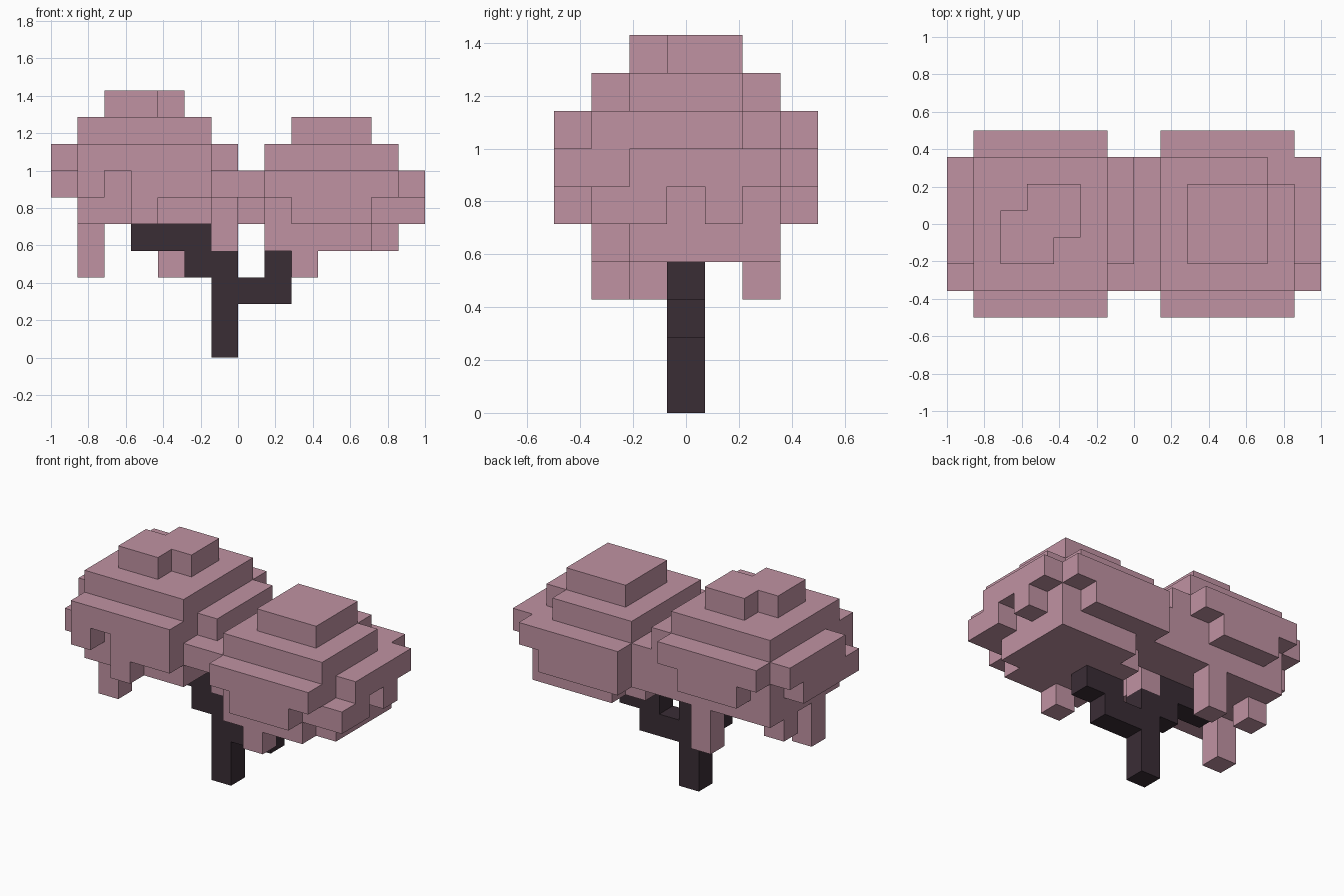
import bpy, bmesh
from itertools import product
from mathutils import Vector

cube = bpy.data.objects.get("Cube")
if cube:
    bpy.data.objects.remove(cube, do_unlink=True)

UNIT = 1 / 7
ORIGIN = Vector((-1, -0.5, 0))


def material(name, colour):
    mat = bpy.data.materials.new(name)
    mat.use_nodes = True
    mat.diffuse_color = (*colour, 1)
    mat.node_tree.nodes["Principled BSDF"].inputs["Base Color"].default_value = (*colour, 1)
    return mat


def span(value):
    first, last = value if isinstance(value, tuple) else (value, value)
    return range(first, last + 1)


def block(x, y, z):
    """Set of grid cells; every axis is one cell or an inclusive range."""
    return set(product(span(x), span(y), span(z)))


def build(name, cells, occupied, mat):
    """Skin of a group of cells, without faces against any filled cell."""
    bm = bmesh.new()
    corners = {}

    def vert(p):
        if p not in corners:
            corners[p] = bm.verts.new(ORIGIN + Vector(p) * UNIT)
        return corners[p]

    for cell in sorted(cells):
        for axis, side in product(range(3), (0, 1)):
            near = list(cell)
            near[axis] += 1 if side else -1
            if tuple(near) in occupied:
                continue
            u, v = (axis + 1) % 3, (axis + 2) % 3
            ring = []
            for du, dv in ((0, 0), (1, 0), (1, 1), (0, 1)):
                p = list(cell)
                p[axis] += side
                p[u] += du
                p[v] += dv
                ring.append(vert(tuple(p)))
            bm.faces.new(ring if side else ring[::-1])
    # Merge the flat grid into large faces
    bmesh.ops.dissolve_limit(bm, angle_limit=0.01, verts=bm.verts[:], edges=bm.edges[:])
    mesh = bpy.data.meshes.new(name)
    bm.to_mesh(mesh)
    bm.free()
    mesh.materials.append(mat)
    obj = bpy.data.objects.new(name, mesh)
    bpy.context.collection.objects.link(obj)


# Trunk with two stepped branches
trunk = block(x=6, y=3, z=(0, 3))
trunk |= block(x=(7, 8), y=3, z=2) | block(x=(8, 9), y=3, z=3)
trunk |= block(x=5, y=3, z=3) | block(x=(3, 5), y=3, z=4)

# Tall crown: top cap with two clipped corners, then wider layers
tall = block(x=(2, 4), y=(2, 4), z=9)
tall -= block(x=4, y=2, z=9) | block(x=2, y=4, z=9)
tall |= block(x=(1, 5), y=(1, 5), z=(5, 8))
tall |= block(x=(1, 5), y=(0, 6), z=7)
tall |= block(x=0, y=(2, 5), z=7) | block(x=6, y=(2, 5), z=7)
tall |= block(x=0, y=(1, 4), z=6)
# Ragged front and back skirts
tall |= block(x=1, y=0, z=6) | block(x=(3, 5), y=0, z=6) | block(x=3, y=0, z=5)
tall |= block(x=(2, 4), y=6, z=6)
# Bridge to the other crown
tall |= block(x=(6, 7), y=(1, 5), z=6)
tall |= block(x=6, y=(3, 5), z=5) | block(x=7, y=(4, 5), z=5)
# Hanging tufts
tall |= block(x=1, y=2, z=(3, 4)) | block(x=1, y=4, z=4)
tall |= block(x=4, y=5, z=(3, 4)) | block(x=6, y=3, z=4)

# Low crown: cap, shoulder layer and wide middle
low = block(x=(9, 11), y=(2, 4), z=8)
low |= block(x=(8, 12), y=(1, 5), z=(4, 7))
low -= block(x=12, y=5, z=7)
low |= block(x=(8, 12), y=(0, 6), z=6)
low |= block(x=(9, 11), y=0, z=5) | block(x=(8, 11), y=6, z=5)
# Ragged outer side
low |= block(x=13, y=(2, 5), z=6)
low |= block(x=13, y=(1, 2), z=5) | block(x=13, y=4, z=5)
# Clipped underside and one hanging tuft
low -= block(x=12, y=1, z=4) | block(x=8, y=5, z=4)
low |= block(x=9, y=1, z=3)

bark = material("dark bark", (0.042, 0.026, 0.036))
blossom = material("pink blossom", (0.53, 0.29, 0.365))
filled = trunk | tall | low
build("trunk", trunk, filled, bark)
build("tall_crown", tall - trunk, filled, blossom)
build("low_crown", low - trunk, filled, blossom)
